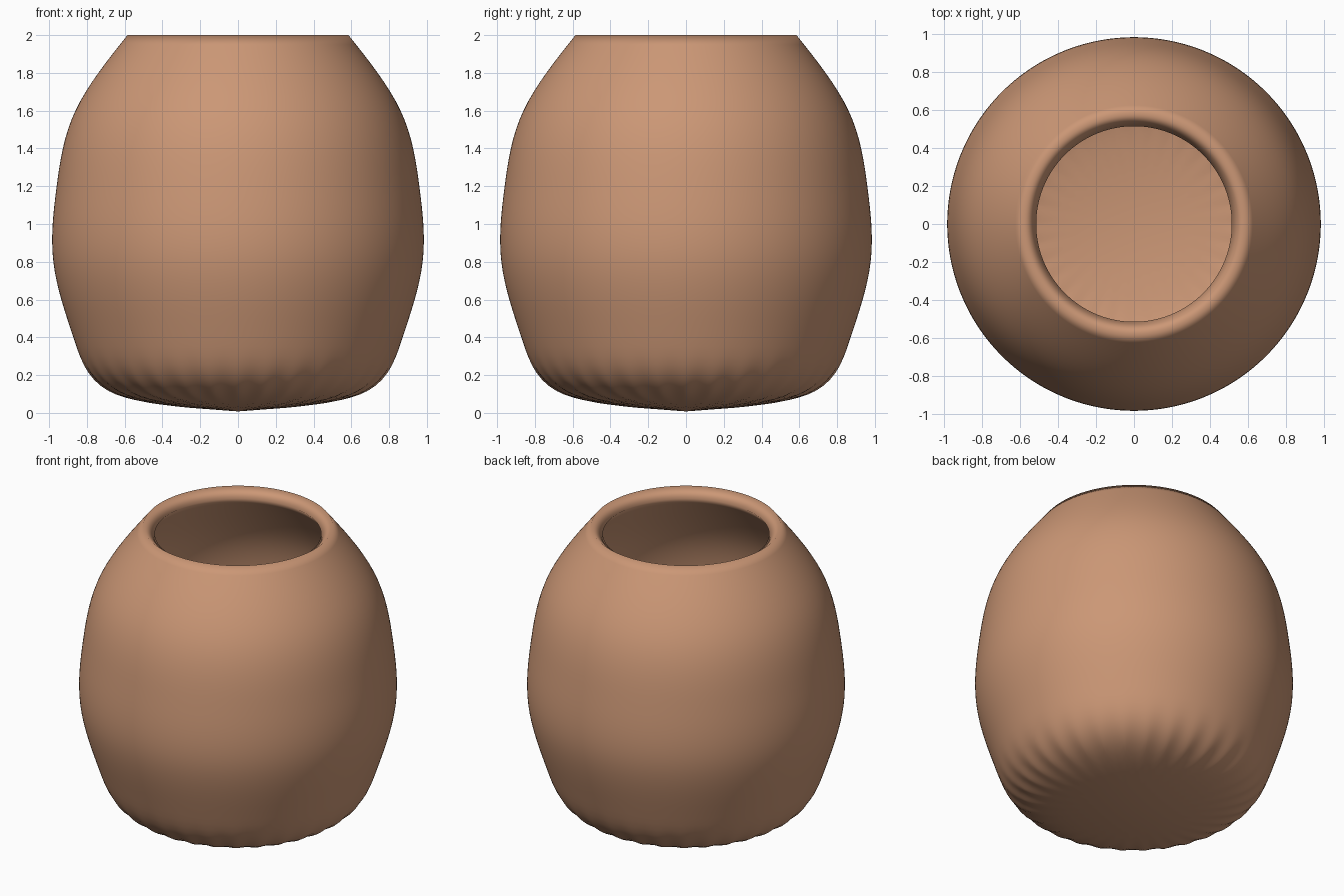
import bpy, bmesh, math

if "Cube" in bpy.data.objects:
    bpy.data.objects.remove(bpy.data.objects["Cube"])

SIDES = 32
# control rings of the wall, bottom to top: (radius, height)
RINGS = [(0.75, 0.0), (0.875, 0.4), (1.015, 0.8),
         (0.968, 1.2), (0.91, 1.6), (0.589, 2.0)]

# open-topped cage with a single n-gon floor
bm = bmesh.new()
loops = []
for r, z in RINGS:
    loops.append([bm.verts.new((r * math.cos(2 * math.pi * i / SIDES),
                                r * math.sin(2 * math.pi * i / SIDES), z))
                  for i in range(SIDES)])
bm.faces.new(loops[0][::-1])
for low, high in zip(loops, loops[1:]):
    for i in range(SIDES):
        j = (i + 1) % SIDES
        bm.faces.new((low[i], low[j], high[j], high[i]))
for f in bm.faces:
    f.smooth = True

mesh = bpy.data.meshes.new("pot")
bm.to_mesh(mesh)
bm.free()
pot = bpy.data.objects.new("pot", mesh)
bpy.context.collection.objects.link(pot)

# rounded body, then wall thickness inwards
sub = pot.modifiers.new("round_body", 'SUBSURF')
sub.levels = sub.render_levels = 3
wall = pot.modifiers.new("wall_thickness", 'SOLIDIFY')
wall.thickness = 0.09
wall.offset = -1

# clay colour
clay = bpy.data.materials.new("clay")
clay.diffuse_color = (0.6, 0.31, 0.18, 1)
clay.use_nodes = True
clay.node_tree.nodes["Principled BSDF"].inputs["Base Color"].default_value = clay.diffuse_color
mesh.materials.append(clay)
